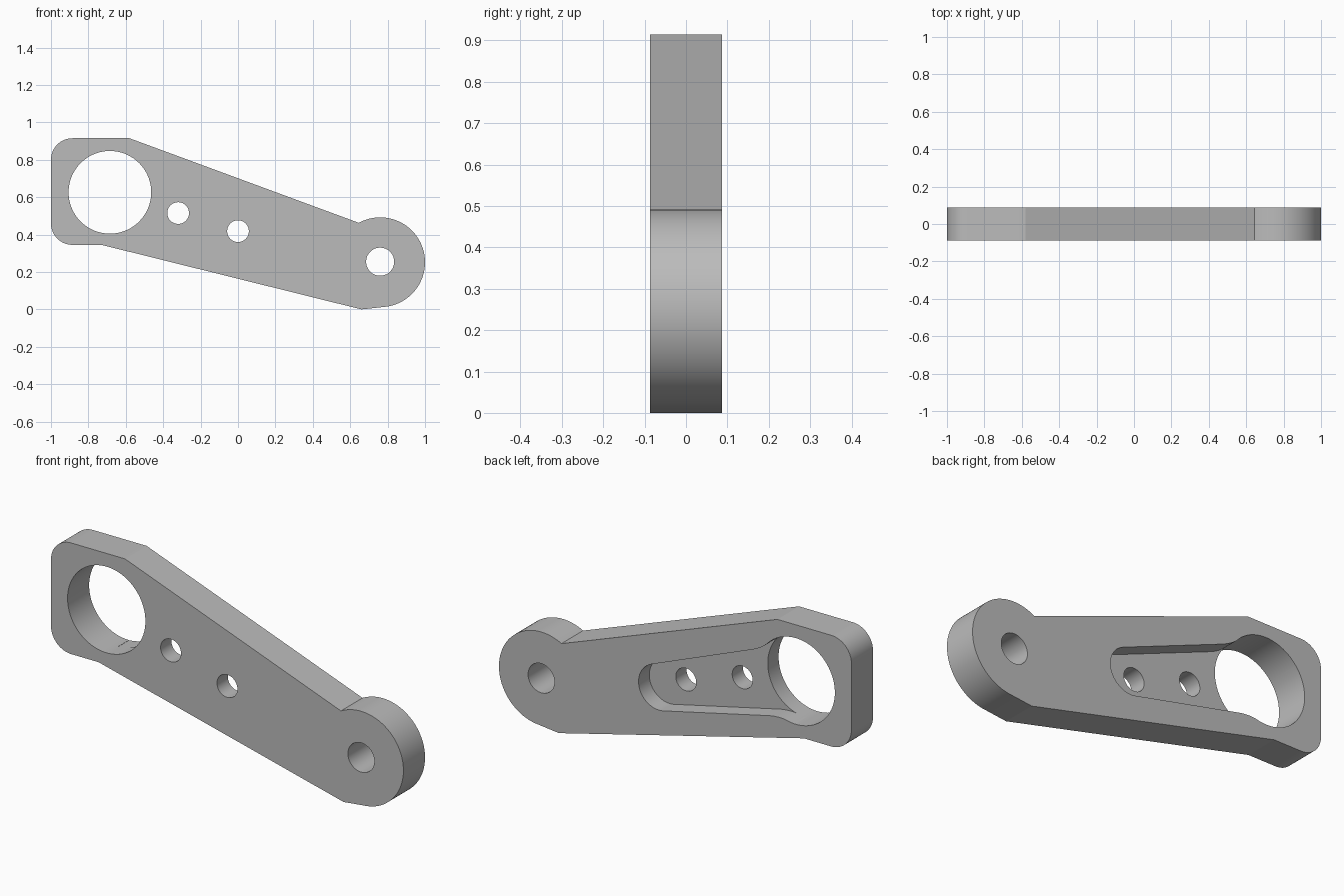
import bpy, bmesh
from math import sin, cos, radians, ceil

cube = bpy.data.objects.get("Cube")
if cube:
    bpy.data.objects.remove(cube, do_unlink=True)

HALF = 0.0875                      # half the plate thickness
BORE, BORE_R = (-0.685, 0.626), 0.221
PIN, PIN_R = (0.76, 0.252), 0.24


def arc(centre, r, start, end, step=4):
    n = ceil(abs(end - start) / step)
    angles = [radians(start + (end - start) * i / n) for i in range(n + 1)]
    return [(centre[0] + r * cos(a), centre[1] + r * sin(a)) for a in angles]


def circle(centre, r):
    return arc(centre, r, 0, 360)[:-1]


def blend(p, q, r, n=10):
    """Curved fillet from p to r, pulled towards q."""
    return [tuple((1 - t) ** 2 * a + 2 * t * (1 - t) * b + t * t * c
                  for a, b, c in zip(p, q, r))
            for t in (i / n for i in range(n + 1))]


def prism(name, points, y0, y1):
    """Extrude an x-z outline between two depths."""
    bm = bmesh.new()
    face = bm.faces.new([bm.verts.new((x, y0, z)) for x, z in points])
    new = bmesh.ops.extrude_face_region(bm, geom=[face])["geom"]
    bmesh.ops.translate(bm, vec=(0, y1 - y0, 0),
                        verts=[v for v in new if isinstance(v, bmesh.types.BMVert)])
    bmesh.ops.recalc_face_normals(bm, faces=bm.faces)
    mesh = bpy.data.meshes.new(name)
    bm.to_mesh(mesh)
    bm.free()
    obj = bpy.data.objects.new(name, mesh)
    bpy.context.collection.objects.link(obj)
    return obj


# Arm plate: squared head with rounded corners, tapering to a round end
outline = (arc((-0.885, 0.46), 0.115, 270, 180)
           + arc((-0.885, 0.8), 0.115, 180, 90)
           + [(-0.58, 0.915)]
           + arc(PIN, PIN_R, 118.5, -81)
           + [(0.66, 0.0), (-0.73, 0.345)])
arm = prism("lever_arm", outline, -HALF, HALF)

grey = bpy.data.materials.new("machined_grey")
grey.use_nodes = True
colour = (0.5, 0.5, 0.5, 1)
grey.diffuse_color = colour
grey.node_tree.nodes["Principled BSDF"].inputs["Base Color"].default_value = colour
arm.data.materials.append(grey)

# Half-depth pocket in the back, round at one end and blended into the bore
pocket = (arc((0.092, 0.386), 0.116, -102.7, 68.2)
          + blend((-0.42, 0.715), (-0.49, 0.742), (-0.522, 0.775))
          + [(-0.685, 0.7), (-0.685, 0.5)]
          + blend((-0.68, 0.404), (-0.60, 0.424), (-0.53, 0.408)))

cutters = [prism("pocket_cutter", pocket, 0.0, 2 * HALF)]
for name, centre, r in (("bore_cutter", BORE, BORE_R),
                        ("pin_hole_cutter", (0.76, 0.255), 0.075),
                        ("outer_screw_cutter", (-0.32, 0.515), 0.058),
                        ("middle_screw_cutter", (0.0, 0.418), 0.058)):
    cutters.append(prism(name, circle(centre, r), -2 * HALF, 2 * HALF))

for cutter in cutters:
    cutter.hide_render = True
    mod = arm.modifiers.new(cutter.name, 'BOOLEAN')
    mod.operation = 'DIFFERENCE'
    mod.solver = 'EXACT'
    mod.object = cutter

# Apply the cuts, then drop the cutters
bpy.ops.object.select_all(action='DESELECT')
arm.select_set(True)
bpy.context.view_layer.objects.active = arm
for mod in list(arm.modifiers):
    bpy.ops.object.modifier_apply(modifier=mod.name)
for cutter in cutters:
    bpy.data.objects.remove(cutter, do_unlink=True)
bpy.ops.object.shade_smooth_by_angle(angle=radians(10))
